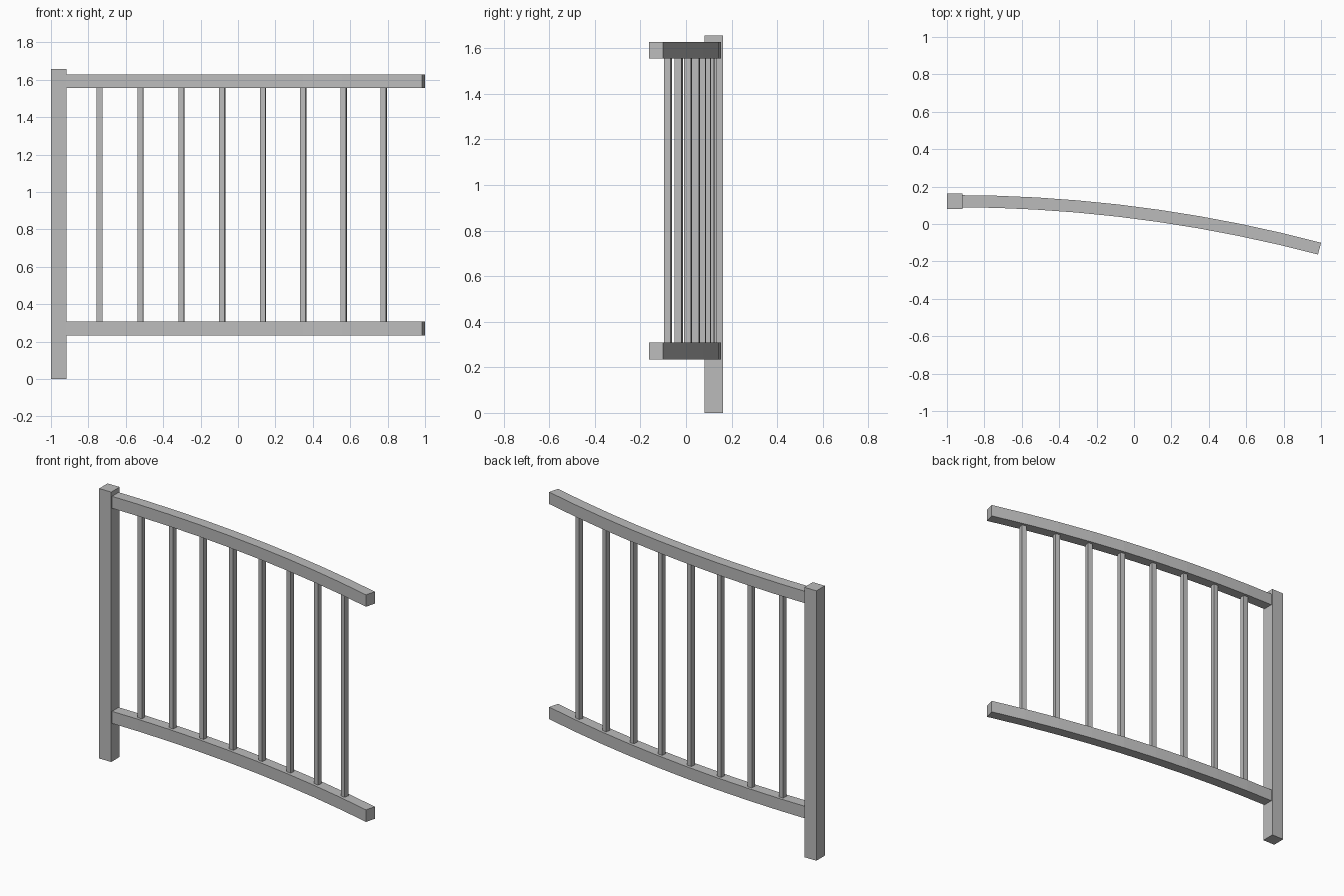
import bpy, bmesh, math
from mathutils import Matrix

if "Cube" in bpy.data.objects:
    bpy.data.objects.remove(bpy.data.objects["Cube"])

grey = bpy.data.materials.new("plain grey")
grey.diffuse_color = (0.5, 0.5, 0.5, 1)
grey.use_nodes = True
grey.node_tree.nodes["Principled BSDF"].inputs["Base Color"].default_value = grey.diffuse_color

# Plan-view arc: starts at the post centre heading +x, bends towards -y
X0, Y0, SWEEP, STEPS = -0.959, 0.122, math.radians(14.82), 9
R = 1.951 / math.sin(SWEEP)


def arc(i, offset=0.0):
    a = SWEEP * i / STEPS
    return X0 + (R + offset) * math.sin(a), Y0 - R + (R + offset) * math.cos(a), a


def finish(name, bm):
    bmesh.ops.recalc_face_normals(bm, faces=bm.faces[:])
    mesh = bpy.data.meshes.new(name)
    bm.to_mesh(mesh)
    bm.free()
    mesh.materials.append(grey)
    obj = bpy.data.objects.new(name, mesh)
    bpy.context.collection.objects.link(obj)


def box(name, x, y, size, z0, z1, turn=0.0):
    bm = bmesh.new()
    m = (Matrix.Translation((x, y, (z0 + z1) / 2)) @ Matrix.Rotation(turn, 4, 'Z')
         @ Matrix.Diagonal((size, size, z1 - z0, 1)))
    bmesh.ops.create_cube(bm, size=1, matrix=m)
    finish(name, bm)


def rail(name, z0, z1, half=0.0325):
    # rectangular section swept along the arc
    bm = bmesh.new()
    rings = []
    for i in range(STEPS + 1):
        section = [(-half, z0), (half, z0), (half, z1), (-half, z1)]
        rings.append([bm.verts.new((*arc(i, o)[:2], z)) for o, z in section])
    for a, b in zip(rings, rings[1:]):
        for k in range(4):
            n = (k + 1) % 4
            bm.faces.new((a[k], a[n], b[n], b[k]))
    bm.faces.new(rings[0])
    bm.faces.new(rings[-1])
    finish(name, bm)


# Post, rails and the balusters between them
box("post", X0, Y0, 0.082, 0, 1.657)
rail("bottom_rail", 0.234, 0.308)
rail("top_rail", 1.555, 1.628)
for i in range(1, STEPS):
    x, y, a = arc(i)
    box(f"baluster_{i}", x, y, 0.03, 0.30, 1.56, -a)
